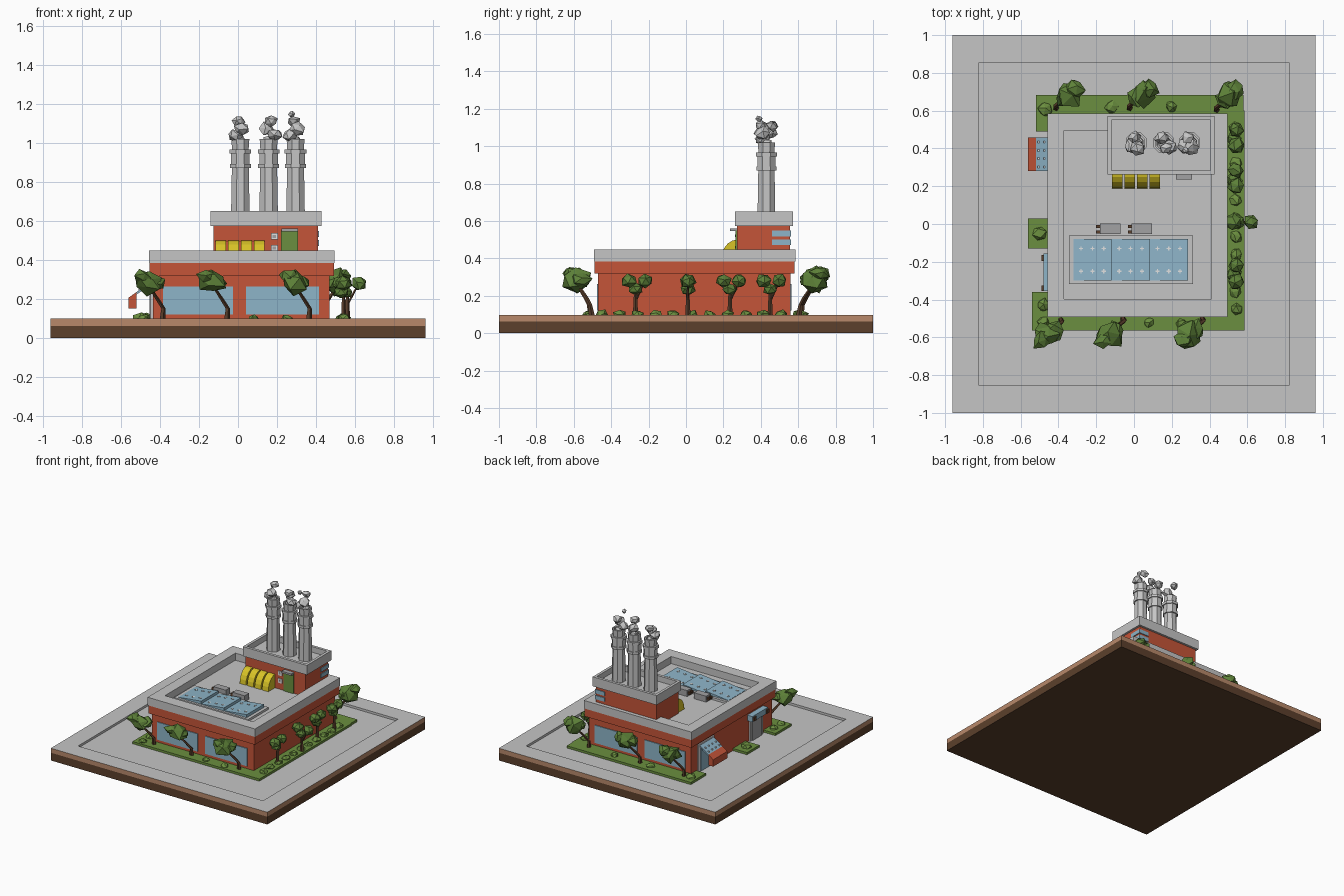
import bpy, bmesh, math, random
from mathutils import Vector, Matrix

if "Cube" in bpy.data.objects:
    bpy.data.objects.remove(bpy.data.objects["Cube"])

random.seed(4)

def mat(name, r, g, b):
    m = bpy.data.materials.new(name)
    m.diffuse_color = (r, g, b, 1)
    m.use_nodes = True
    m.node_tree.nodes["Principled BSDF"].inputs["Base Color"].default_value = m.diffuse_color
    return m

CONCRETE = mat("concrete grey", 0.56, 0.56, 0.56)
STEEL = mat("steel grey", 0.36, 0.36, 0.37)
BRICK = mat("brick red", 0.56, 0.09, 0.04)
GLASS = mat("glass blue", 0.27, 0.46, 0.58)
YELLOW = mat("yellow", 0.69, 0.55, 0.02)
GRASS = mat("grass green", 0.147, 0.275, 0.05)
LEAF = mat("leaf green", 0.11, 0.22, 0.04)
CLAY = mat("light brown", 0.48, 0.25, 0.145)
SOIL = mat("dark brown", 0.107, 0.051, 0.025)
WHITE = mat("white", 0.75, 0.75, 0.75)

def finish(bm, name, *mats):
    bmesh.ops.recalc_face_normals(bm, faces=bm.faces)
    me = bpy.data.meshes.new(name)
    bm.to_mesh(me)
    bm.free()
    for m in mats:
        me.materials.append(m)
    ob = bpy.data.objects.new(name, me)
    bpy.context.collection.objects.link(ob)
    return ob

def cube(bm, x0, x1, y0, y1, z0, z1):
    c = Matrix.Translation(((x0 + x1) / 2, (y0 + y1) / 2, (z0 + z1) / 2))
    s = Matrix.Diagonal((x1 - x0, y1 - y0, z1 - z0, 1))
    bmesh.ops.create_cube(bm, size=1, matrix=c @ s)

def box(name, m, *dims):
    bm = bmesh.new()
    cube(bm, *dims)
    return finish(bm, name, m)

# box with a sunken top: rim widths per side (left, right, front, back)
def tray(name, dims, rim, floor, side, top):
    x0, x1, y0, y1, z0, z1 = dims
    l, r, f, b = rim
    bm = bmesh.new()
    def ring(x0, x1, y0, y1, z):
        return [bm.verts.new(p) for p in ((x0, y0, z), (x1, y0, z), (x1, y1, z), (x0, y1, z))]
    a, o = ring(x0, x1, y0, y1, z0), ring(x0, x1, y0, y1, z1)
    i = ring(x0 + l, x1 - r, y0 + f, y1 - b, z1)
    d = ring(x0 + l, x1 - r, y0 + f, y1 - b, floor)
    bm.faces.new(a)
    bm.faces.new(d).material_index = 1
    for k in range(4):
        n = (k + 1) % 4
        bm.faces.new((a[k], a[n], o[n], o[k]))
        for p, q in ((o, i), (i, d)):
            bm.faces.new((p[k], p[n], q[n], q[k])).material_index = 1
    return finish(bm, name, side, top)

# profile of (y or x, z) points extruded along the other axis
def prism(name, m, pts, a, b, axis="x"):
    bm = bmesh.new()
    ends = []
    for t in (a, b):
        ends.append([bm.verts.new((t, u, z) if axis == "x" else (u, t, z)) for u, z in pts])
        bm.faces.new(ends[-1])
    for k in range(len(pts)):
        n = (k + 1) % len(pts)
        bm.faces.new((ends[0][k], ends[0][n], ends[1][n], ends[1][k]))
    return finish(bm, name, m)

# tube through a list of (centre, radius)
def tube(bm, rings, sides, turn=0.0):
    prev = None
    for c, r in rings:
        cur = [bm.verts.new(Vector(c) + Vector((r * math.cos(turn + 2 * math.pi * k / sides),
               r * math.sin(turn + 2 * math.pi * k / sides), 0))) for k in range(sides)]
        if prev:
            for k in range(sides):
                n = (k + 1) % sides
                bm.faces.new((prev[k], prev[n], cur[n], cur[k]))
        else:
            bm.faces.new(cur)
        prev = cur
    bm.faces.new(prev)

# rough faceted lump
def lump(bm, c, r, flat=1.0, rough=0.15, sub=1):
    rot = Matrix.Rotation(random.uniform(0, 6), 4, Vector((random.random(), random.random(), 1)))
    vs = bmesh.ops.create_icosphere(bm, subdivisions=sub, radius=r)["verts"]
    for v in vs:
        p = rot @ (v.co * random.uniform(1 - rough, 1 + rough))
        v.co = Vector((p.x, p.y, p.z * flat)) + Vector(c)

# ground slab
box("soil_layer", SOIL, -0.96, 0.96, -1, 1, 0, 0.062)
tray("pavement", (-0.96, 0.96, -1, 1, 0.062, 0.098), (0.14, 0.14, 0.145, 0.145), 0.08, CLAY, CONCRETE)

# main hall
box("hall_walls", BRICK, -0.435, 0.47, -0.47, 0.558, 0.08, 0.32)
box("hall_upper_band", BRICK, -0.453, 0.492, -0.488, 0.58, 0.318, 0.385)
tray("hall_parapet", (-0.457, 0.495, -0.492, 0.585, 0.383, 0.447), (0.087, 0.085, 0.095, 0.09), 0.39, CONCRETE, CONCRETE)
for i, (x0, x1) in enumerate(((-0.385, -0.025), (0.04, 0.415))):
    box(f"front_window_{i}", GLASS, x0, x1, -0.476, -0.469, 0.12, 0.262)
    box(f"back_window_{i}", GLASS, x0, x1, 0.557, 0.564, 0.12, 0.262)

# roof house
box("roof_house_walls", BRICK, -0.125, 0.41, 0.272, 0.555, 0.385, 0.58)
tray("roof_house_parapet", (-0.14, 0.427, 0.262, 0.572, 0.574, 0.65), (0.022,) * 4, 0.605, CONCRETE, CONCRETE)
for i, z in enumerate((0.47, 0.517)):
    box(f"corner_window_side_{i}", GLASS, 0.409, 0.416, 0.46, 0.561, z, z + 0.031)
    box(f"corner_window_back_{i}", GLASS, 0.33, 0.416, 0.554, 0.561, z, z + 0.031)
for i, z in enumerate((0.443, 0.503)):
    box(f"small_window_{i}", WHITE, 0.168, 0.204, 0.264, 0.273, z, z + 0.034)
    box(f"small_window_pane_{i}", STEEL, 0.178, 0.194, 0.262, 0.265, z + 0.01, z + 0.024)
box("roof_door", GRASS, 0.22, 0.308, 0.264, 0.273, 0.39, 0.55)
box("roof_door_canopy", STEEL, 0.222, 0.308, 0.235, 0.273, 0.545, 0.56)

# yellow curved ducts
arc = [(0.275, 0.39)] + [(0.275 - 0.088 * math.cos(a), 0.39 + 0.11 * math.sin(a))
                         for a in (k * math.pi / 10 for k in range(6))]
for i in range(4):
    x = -0.116 + 0.066 * i
    prism(f"duct_{i}", YELLOW, arc, x, x + 0.055)

# chimneys with smoke
for i, x in enumerate((0.012, 0.157, 0.295)):
    y = 0.43
    prof = [(0.052, 0.6), (0.047, 0.87), (0.058, 0.87), (0.058, 0.89), (0.052, 0.89), (0.052, 0.945),
            (0.06, 0.945), (0.06, 0.966), (0.046, 0.966), (0.05, 1.02), (0.038, 1.02), (0.036, 0.97)]
    bm = bmesh.new()
    tube(bm, [((x, y, z), r) for r, z in prof], 8, math.pi / 8)
    finish(bm, f"chimney_{i}", CONCRETE)
    bm = bmesh.new()
    s = (-1, 1, -1)[i]
    lump(bm, (x, y, 1.005), 0.036, rough=0.2, sub=1)
    lump(bm, (x + 0.028 * s, y - 0.02, 1.04), 0.04, 0.8, 0.2)
    lump(bm, (x - 0.008 * s, y + 0.025 * s, 1.07), 0.04, 0.9, 0.2)
    lump(bm, (x + 0.012 * s, y - 0.03 * s, 1.11), 0.034, 0.9, 0.2)
    if i == 2:
        lump(bm, (x - 0.02, y - 0.04, 1.147), 0.018)
    finish(bm, f"smoke_{i}", CONCRETE)

# skylight with three tilted glass panels
tray("skylight_frame", (-0.345, 0.312, -0.317, -0.06, 0.385, 0.408), (0.025, 0.025, 0.018, 0.02), 0.395, CONCRETE, CONCRETE)
for i in range(3):
    x0, x1 = -0.32 + 0.202 * i, -0.32 + 0.202 * (i + 1)
    prism(f"glass_panel_{i}", GLASS, [(x0, 0.393), (x1, 0.393), (x1, 0.432), (x0, 0.41)], -0.298, -0.08, "y")
    bm = bmesh.new()
    for k in range(3):
        for y in (-0.25, -0.13):
            x = x0 + 0.04 + 0.06 * k
            z = 0.41 + 0.022 * (x - x0) / 0.202
            cube(bm, x - 0.011, x + 0.011, y - 0.003, y + 0.003, z - 0.002, z + 0.003)
            cube(bm, x - 0.003, x + 0.003, y - 0.011, y + 0.011, z - 0.002, z + 0.003)
    finish(bm, f"panel_marks_{i}", WHITE)

# roof machines with pipe stubs
for i, x in enumerate((-0.18, -0.012)):
    box(f"roof_unit_{i}", STEEL, x, x + 0.108, -0.052, 0.002, 0.388, 0.438)
    bm = bmesh.new()
    for y in (-0.042, -0.014):
        cube(bm, x - 0.02, x + 0.002, y - 0.008, y + 0.008, 0.405, 0.425)
    finish(bm, f"unit_pipes_{i}", SOIL)

# left side entrance with sloped awning
box("entrance_frame", WHITE, -0.444, -0.434, 0.27, 0.475, 0.08, 0.3)
box("entrance_glass", GLASS, -0.448, -0.443, 0.295, 0.45, 0.08, 0.28)
prism("awning_glass", GLASS, [(-0.435, 0.295), (-0.52, 0.235), (-0.52, 0.222), (-0.435, 0.28)], 0.28, 0.458, "y")
prism("awning_edge", BRICK, [(-0.52, 0.235), (-0.562, 0.205), (-0.562, 0.15), (-0.52, 0.15)], 0.28, 0.458, "y")
bm = bmesh.new()
for k in range(4):
    for x, z in ((-0.505, 0.247), (-0.475, 0.268)):
        y = 0.302 + 0.044 * k
        cube(bm, x - 0.005, x + 0.005, y - 0.005, y + 0.005, z - 0.006, z + 0.004)
finish(bm, "awning_studs", WHITE)

# left side door with blue canopy and lamps
box("side_door_canopy", GLASS, -0.48, -0.434, -0.355, -0.155, 0.25, 0.295)
box("side_door_frame", CONCRETE, -0.448, -0.434, -0.335, -0.175, 0.08, 0.25)
box("side_door", STEEL, -0.454, -0.447, -0.315, -0.195, 0.08, 0.235)
for i, y in enumerate((-0.34, -0.18)):
    box(f"side_lamp_{i}", SOIL, -0.49, -0.478, y - 0.015, y + 0.015, 0.255, 0.285)

# grass beds
beds = [(-0.54, 0.585, -0.565, -0.47), (-0.54, -0.43, -0.48, -0.36), (0.465, 0.585, -0.48, 0.6),
        (-0.52, 0.58, 0.555, 0.682), (-0.52, -0.43, 0.49, 0.57), (-0.56, -0.43, -0.13, 0.028)]
bm = bmesh.new()
for b in beds:
    cube(bm, *b, 0.075, 0.098)
finish(bm, "grass_beds", GRASS)

# leaning trees along front and back
front = [(-0.46, -0.59, -1), (-0.13, -0.585, -1), (0.29, -0.585, -1)]
back = [(-0.34, 0.695, 1), (0.05, 0.695, 1), (0.51, 0.685, 1)]
for i, (x, y, s) in enumerate(front + back):
    bx, by = x - 0.072 * s, y - 0.082 * s
    bm = bmesh.new()
    tube(bm, [((bx, by, 0.09), 0.017), ((bx - 0.005 * s, by + 0.01 * s, 0.15), 0.012),
              ((bx + 0.02 * s, by + 0.03 * s, 0.19), 0.012), ((x, y, 0.27), 0.008)], 5)
    finish(bm, f"leaning_trunk_{i}", SOIL)
    bm = bmesh.new()
    lump(bm, (x, y, 0.285), 0.072, 0.85, 0.3)
    lump(bm, (x - 0.035 * s, y - 0.025 * s, 0.28), 0.05, 0.8, 0.3)
    lump(bm, (x + 0.03 * s, y + 0.025 * s, 0.315), 0.05, 0.8, 0.3)
    finish(bm, f"leaning_crown_{i}", LEAF)

# round trees on the right side
for i, y in enumerate((-0.27, 0.01, 0.235, 0.45)):
    dx, dy = (0.06, 0.0) if i == 1 else (0.0, 0.05)
    x = 0.56 if i == 1 else 0.54
    bm = bmesh.new()
    tube(bm, [((x, y, 0.09), 0.015), ((x, y, 0.19), 0.01), ((x, y, 0.25), 0.007)], 5)
    tube(bm, [((x, y, 0.17), 0.007), ((x + dx * 0.8, y + dy * 0.8, 0.26), 0.006)], 5)
    finish(bm, f"round_trunk_{i}", SOIL)
    bm = bmesh.new()
    lump(bm, (x + dx, y + dy, 0.28), 0.042, 0.95, 0.08)
    lump(bm, (x - dx * 0.6, y - dy * 0.7, 0.28), 0.046, 0.85, 0.08)
    lump(bm, (x - 0.01, y, 0.235), 0.042, 0.8, 0.08)
    finish(bm, f"round_crown_{i}", LEAF)

# shrubs
spots = [(0.54, -0.45 + 0.096 * k, 0.036) for k in range(11)]
spots += [(-0.5, -0.05, 0.042), (-0.47, 0.61, 0.04), (-0.12, 0.62, 0.036), (0.2, 0.62, 0.036),
          (-0.48, -0.43, 0.036), (-0.48, -0.52, 0.03), (0.08, -0.52, 0.03), (0.25, -0.53, 0.03)]
bm = bmesh.new()
for x, y, r in spots:
    lump(bm, (x, y, 0.098), r, 0.75, 0.2)
finish(bm, "shrubs", GRASS)
